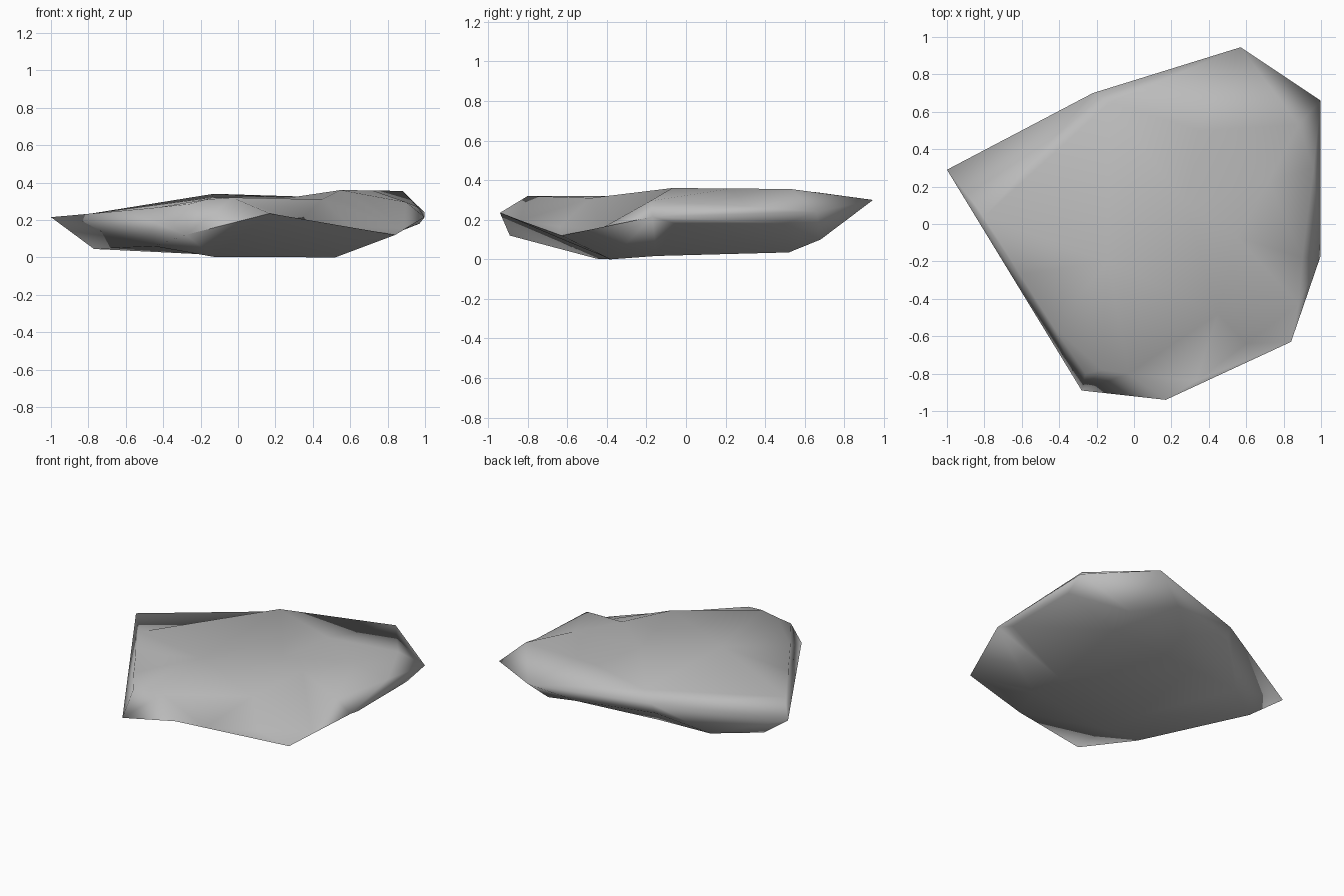
import bpy, bmesh, math
from mathutils import Vector
from mathutils.geometry import delaunay_2d_cdt

if "Cube" in bpy.data.objects:
    bpy.data.objects.remove(bpy.data.objects["Cube"])

# Outer rim of the slab, counter-clockwise from the left tip
RIM = [(-1, .29, .215), (-.28, -.89, .12), (.17, -.94, .235), (.84, -.63, .12),
       (.998, -.17, .215), (.998, .66, .24), (.57, .945, .30), (-.22, .70, .28)]
# Ridges, valley and front ledge on the upper face
TOP = [(-.13, .65, .34), (-.17, -.78, .31), (-.03, -.8, .32), (-.14, -.2, .32),
       (.55, -.07, .36), (.88, .53, .355), (.72, .23, .358), (.9, -.18, .295),
       (.96, .3, .27), (.28, .1, .32), (.35, .5, .325), (.45, -.48, .31),
       (.88, -.43, .155), (.6, -.64, .165), (.33, -.84, .195), (-.26, -.8, .285),
       (-.61, -.27, .25), (-.43, -.55, .267), (-.8, .04, .232)]
# Flat base and undercuts on the lower face
BASE = [(-.77, .23, .045), (-.49, .43, .04), (-.13, -.45, .003), (.52, -.38, 0),
        (.6, .52, .035), (.6, .68, .10), (.3, .8, .2), (.97, -.05, .18),
        (.97, .5, .18), (-.22, .66, .2), (-.45, -.5, .06), (-.1, .45, .04),
        (.6, -.6, .09), (.5, -.15, .017), (-.2, -.2, .017)]


def add_skin(bm, rim, inner, up):
    """Stretch a triangulated skin over the rim and its inner points."""
    verts = rim + [bm.verts.new(p) for p in inner]
    n = len(rim)
    loop = [(i, (i + 1) % n) for i in range(n)]
    flat = [Vector(v.co.xy) for v in verts]
    _, _, tris, origin, _, _ = delaunay_2d_cdt(flat, loop, [], 1, 1e-5)
    for tri in tris:
        face = bm.faces.new([verts[origin[i][0]] for i in tri])
        face.normal_update()
        if (face.normal.z > 0) != up:
            face.normal_flip()


bm = bmesh.new()
rim = [bm.verts.new(p) for p in RIM]
add_skin(bm, rim, TOP, True)
add_skin(bm, rim, BASE, False)
mesh = bpy.data.meshes.new("rock_slab")
bm.to_mesh(mesh)
bm.free()

# Stone colour
stone = bpy.data.materials.new("stone_grey")
stone.diffuse_color = (.5, .5, .5, 1)
stone.use_nodes = True
stone.node_tree.nodes["Principled BSDF"].inputs["Base Color"].default_value = stone.diffuse_color
mesh.materials.append(stone)

rock = bpy.data.objects.new("rock_slab", mesh)
bpy.context.collection.objects.link(rock)
bpy.context.view_layer.objects.active = rock
rock.select_set(True)
bpy.ops.object.shade_smooth_by_angle(angle=math.radians(100))
